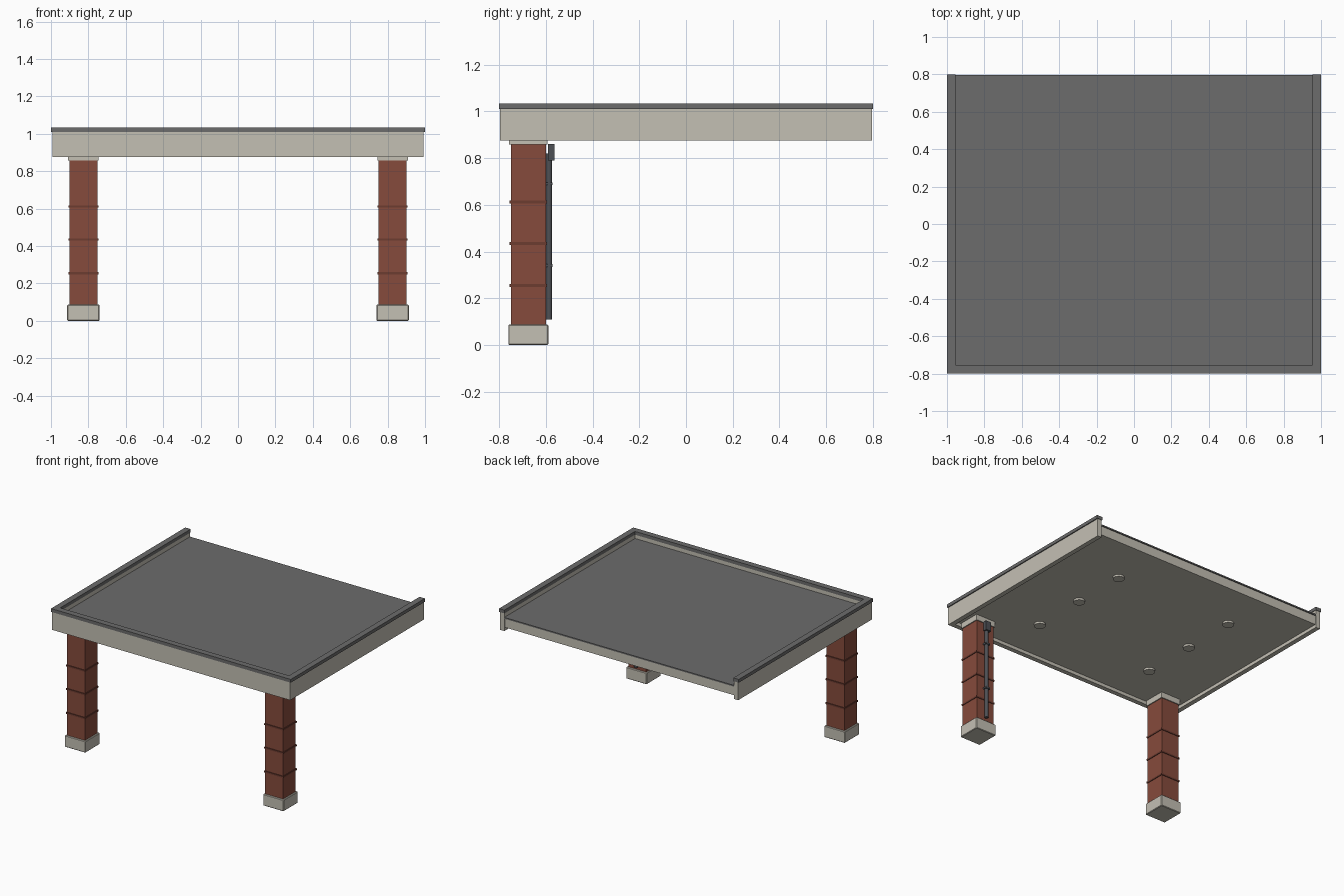
import bpy

if "Cube" in bpy.data.objects:
    bpy.data.objects.remove(bpy.data.objects["Cube"])


def material(name, rgb):
    m = bpy.data.materials.new(name)
    m.diffuse_color = (*rgb, 1)
    m.use_nodes = True
    m.node_tree.nodes["Principled BSDF"].inputs["Base Color"].default_value = m.diffuse_color
    return m


STONE = material("pale stone", (0.55, 0.525, 0.455))
BRICK = material("red brick", (0.24, 0.07, 0.045))
BAND = material("dark brick", (0.15, 0.045, 0.03))
ROOF = material("grey roofing", (0.15, 0.15, 0.15))
PIPE = material("slate metal", (0.075, 0.08, 0.09))


def box(name, x, y, z, mat, bevel=0):
    """Box from (min, max) ranges along each axis."""
    r = (x, y, z)
    bpy.ops.mesh.primitive_cube_add(size=1, location=[(a + b) / 2 for a, b in r])
    o = bpy.context.object
    o.name = name
    o.scale = [b - a for a, b in r]
    bpy.ops.object.transform_apply(location=False, rotation=False, scale=True)
    o.data.materials.append(mat)
    if bevel:
        mod = o.modifiers.new("bevel", 'BEVEL')
        mod.width = bevel
        mod.segments = 1
    return o


def cylinder(name, x, y, z, radius, mat, sides=24):
    bpy.ops.mesh.primitive_cylinder_add(vertices=sides, radius=radius, depth=z[1] - z[0],
                                        location=(x, y, sum(z) / 2))
    o = bpy.context.object
    o.name = name
    o.data.materials.append(mat)
    bpy.ops.object.shade_smooth_by_angle()
    return o


def centred(c, half):
    return (c - half, c + half)


def mirrored(s, a, b):
    return tuple(sorted((s * a, s * b)))


# Roof slab with a dark covering, open at the back
box("roof_slab", (-0.965, 0.965), (-0.77, 0.79), (0.90, 0.968), STONE)
box("roof_covering", (-0.96, 0.96), (-0.765, 0.797), (0.968, 0.978), ROOF)

# Fascia and coping on the front and both sides
box("front_fascia", (-0.993, 0.993), (-0.797, -0.762), (0.875, 1.01), STONE)
box("front_coping", (-1, 1), (-0.8, -0.755), (1.01, 1.035), ROOF)
for s, side in ((-1, "left"), (1, "right")):
    box(side + "_fascia", mirrored(s, 0.958, 0.993), (-0.762, 0.797), (0.875, 1.01), STONE)
    box(side + "_coping", mirrored(s, 0.955, 1), (-0.755, 0.8), (1.01, 1.035), ROOF)

# Brick columns with footing, raised bands and cap
CY = -0.675
for s, side in ((-1, "left"), (1, "right")):
    cx = s * 0.827
    box(side + "_footing", centred(cx, 0.086), centred(CY, 0.086), (0, 0.087), STONE, 0.004)
    box(side + "_column", centred(cx, 0.075), centred(CY, 0.075), (0.08, 0.865), BRICK)
    box(side + "_cap", centred(cx, 0.082), centred(CY, 0.082), (0.858, 0.905), STONE)
    for z in (0.255, 0.435, 0.612):
        box(side + "_band", centred(cx, 0.08), centred(CY, 0.08), centred(z, 0.006), BAND)

# Drainpipe behind the right column
PX, PY = 0.827, -0.586
cylinder("drainpipe", PX, PY, (0.11, 0.82), 0.013, PIPE, 16)
box("rain_hopper", centred(PX, 0.022), (-0.592, -0.563), (0.79, 0.86), PIPE)
for z in (0.34, 0.69):
    box("pipe_bracket", centred(PX, 0.018), (-0.602, -0.571), centred(z, 0.006), PIPE)

# Round ceiling lights
for x in (-0.49, 0.49):
    for y in (-0.42, 0, 0.42):
        cylinder("ceiling_light", x, y, (0.885, 0.902), 0.04, STONE)
